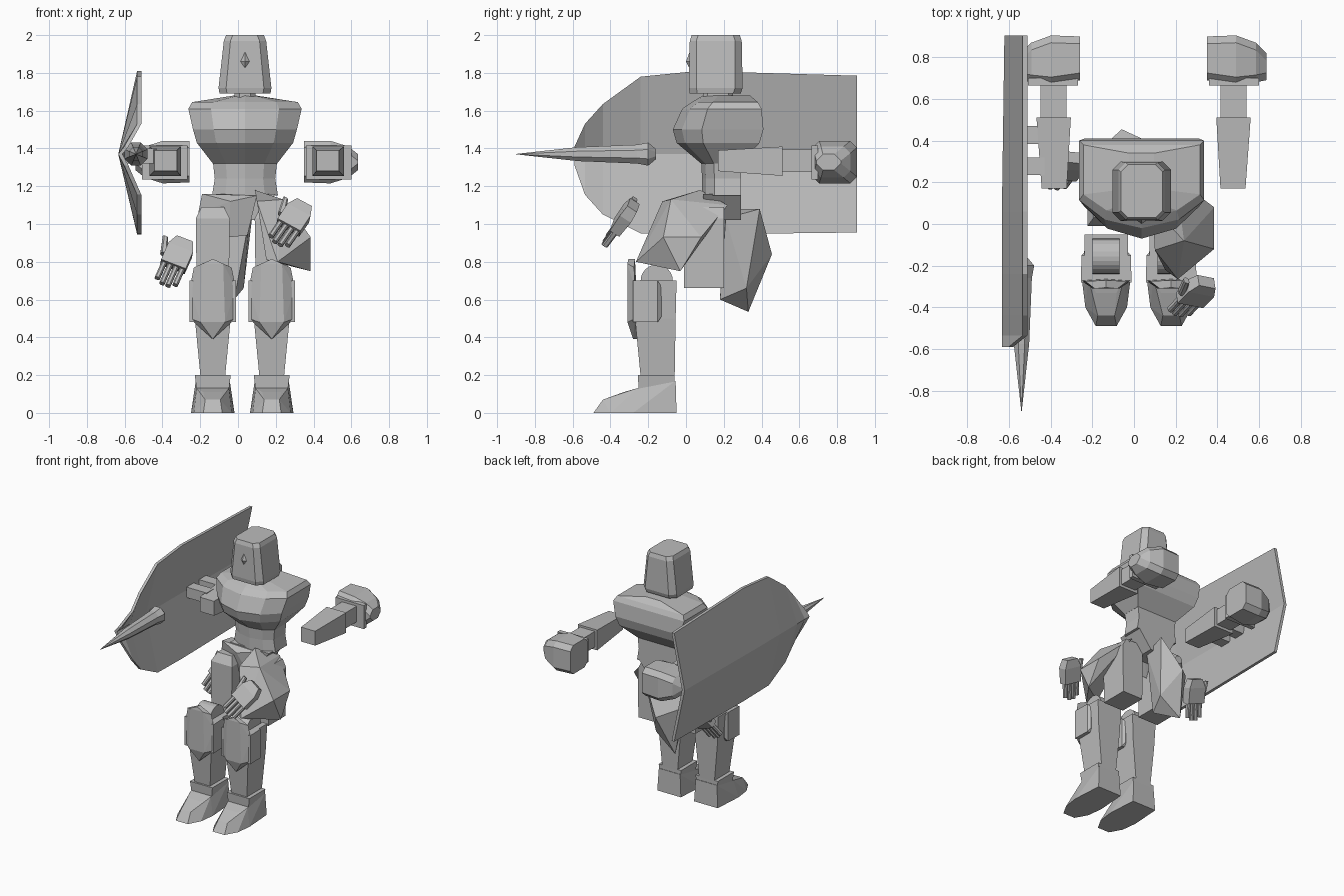
import bpy, bmesh, math
from mathutils import Vector, Matrix

cube = bpy.data.objects.get("Cube")
if cube:
    bpy.data.objects.remove(cube, do_unlink=True)

grey = bpy.data.materials.new("plain grey")
grey.use_nodes = True
grey.diffuse_color = (0.5, 0.5, 0.5, 1)
grey.node_tree.nodes["Principled BSDF"].inputs["Base Color"].default_value = (0.5, 0.5, 0.5, 1)


def finish(name, bm, matrix=None):
    bmesh.ops.recalc_face_normals(bm, faces=bm.faces[:])
    if matrix:
        bm.transform(matrix)
    mesh = bpy.data.meshes.new(name)
    bm.to_mesh(mesh)
    bm.free()
    mesh.materials.append(grey)
    obj = bpy.data.objects.new(name, mesh)
    bpy.context.collection.objects.link(obj)
    return obj


def ring(axis, pos, a0, a1, b0, b1, cut=0.0):
    """Rectangle across an axis, with corners optionally cut off."""
    if cut:
        ca, cb = math.copysign(cut, a1 - a0), cut
        flat = [(a0 + ca, b0), (a1 - ca, b0), (a1, b0 + cb), (a1, b1 - cb),
                (a1 - ca, b1), (a0 + ca, b1), (a0, b1 - cb), (a0, b0 + cb)]
    else:
        flat = [(a0, b0), (a1, b0), (a1, b1), (a0, b1)]
    place = {"x": lambda a, b: (pos, a, b), "y": lambda a, b: (a, pos, b),
             "z": lambda a, b: (a, b, pos)}[axis]
    return [place(a, b) for a, b in flat]


def loft(name, rings, matrix=None):
    bm = bmesh.new()
    rows = [[bm.verts.new(p) for p in r] for r in rings]
    count = len(rows[0])
    for low, high in zip(rows, rows[1:]):
        for i in range(count):
            j = (i + 1) % count
            bm.faces.new((low[i], low[j], high[j], high[i]))
    bm.faces.new(rows[0])
    bm.faces.new(rows[-1])
    return finish(name, bm, matrix)


def hull(name, points):
    bm = bmesh.new()
    for p in points:
        bm.verts.new(p)
    out = bmesh.ops.convex_hull(bm, input=bm.verts[:])
    inside = [v for v in out["geom_interior"] if isinstance(v, bmesh.types.BMVert)]
    bmesh.ops.delete(bm, geom=inside, context="VERTS")
    bmesh.ops.dissolve_limit(bm, angle_limit=0.03, verts=bm.verts[:], edges=bm.edges[:])
    return finish(name, bm)


def box(name, x0, x1, y0, y1, z0, z1, matrix=None):
    return loft(name, [ring("z", z, x0, x1, y0, y1) for z in (z0, z1)], matrix)


# Head, face ridge and neck
MID = 0.037


def head_ring(z, half, front, back, cut):
    return ring("z", z, MID - half, MID + half, front, back, cut)


loft("head", [head_ring(1.69, 0.135, 0.02, 0.29, 0.04), head_ring(1.72, 0.14, 0.015, 0.3, 0.04),
              head_ring(1.97, 0.112, 0.02, 0.295, 0.035), head_ring(2.0, 0.1, 0.03, 0.285, 0.035)])
hull("face_ridge", [(MID - 0.04, 0.03, 1.86), (MID + 0.04, 0.03, 1.86), (MID, 0.03, 1.8),
                    (MID, 0.03, 1.94), (MID, 0.0, 1.86)])
loft("neck", [head_ring(z, 0.055, 0.09, 0.25, 0.025) for z in (1.64, 1.71)])


# Chest with a keeled front, narrowing into the waist
def chest_ring(z, half, front, back):
    depth = back - front
    side, mid = front + depth * 0.32, front + depth * 0.1
    right = [(MID + half, back, z), (MID + half, side, z), (MID + half * 0.6, mid, z)]
    left = [(2 * MID - x, y, z) for x, y, z in reversed(right)]
    return right + [(MID, front, z)] + left


loft("chest", [chest_ring(*r) for r in (
    (1.32, 0.17, 0.08, 0.29), (1.43, 0.255, -0.05, 0.39), (1.5, 0.275, -0.07, 0.41),
    (1.61, 0.3, -0.02, 0.4), (1.645, 0.28, 0.03, 0.38), (1.68, 0.06, 0.09, 0.34))])
loft("waist", [chest_ring(1.15, 0.175, 0.085, 0.29), chest_ring(1.24, 0.16, 0.085, 0.29),
               chest_ring(1.33, 0.17, 0.08, 0.29)])
loft("pelvis", [ring("z", 1.02, -0.05, 0.09, 0.1, 0.29), ring("z", 1.16, -0.13, 0.2, 0.09, 0.29)])
hull("hip_front", [(-0.19, 0.08, 1.16), (0.1, 0.08, 1.15), (-0.04, 0.04, 1.12), (-0.21, 0.1, 1.06),
                   (-0.05, 0.08, 0.93), (0.05, 0.08, 0.94), (0.08, 0.18, 1.14), (-0.18, 0.18, 1.15)])

# Loose hip plates, one swung forward and one swung back
hull("left_hip_plate", [(0.09, 0.075, 1.18), (0.1, -0.125, 1.12), (0.24, -0.08, 1.13),
                        (0.2, 0.22, 1.1), (0.385, 0.08, 0.93), (0.385, -0.12, 0.93),
                        (0.385, -0.03, 0.75), (0.21, -0.265, 0.8), (0.15, -0.22, 0.81)])
hull("right_hip_plate", [(0.08, 0.39, 1.08), (0.06, 0.21, 1.03), (-0.06, 0.455, 0.84),
                         (-0.14, 0.33, 0.535), (-0.02, 0.18, 0.6), (-0.2, 0.32, 0.9),
                         (-0.2, 0.2, 1.08), (0.03, 0.32, 0.66)])

for side, s in (("left", 1), ("right", -1)):
    # Arm: forearm, upper arm and rounded shoulder, floating level
    def ax(x):
        return 0.046 + s * (x - 0.046)

    loft(side + "_forearm", [ring("y", 0.17, ax(0.415), ax(0.535), 1.28, 1.39),
                             ring("y", 0.51, ax(0.395), ax(0.56), 1.255, 1.41)])
    box(side + "_upper_arm", ax(0.415), ax(0.54), 0.48, 0.72, 1.275, 1.395)
    loft(side + "_shoulder", [ring("x", ax(x), *r, 0.035) for x, *r in (
        (0.35, 0.69, 0.9, 1.22, 1.44), (0.49, 0.67, 0.905, 1.215, 1.44),
        (0.585, 0.68, 0.87, 1.245, 1.41), (0.635, 0.69, 0.82, 1.285, 1.37))])
    box(side + "_shoulder_rim", ax(0.36), ax(0.6), 0.665, 0.7, 1.235, 1.415)

    # Leg
    cx = 0.0225 + s * 0.156

    def wide(axis, pos, half, b0, b1):
        return ring(axis, pos, cx - half, cx + half, b0, b1)

    def pair(half, y, z):
        return [(cx - half, y, z), (cx + half, y, z)]

    loft(side + "_thigh", [wide("z", 0.66, 0.085, -0.01, 0.2), wide("z", 1.03, 0.09, -0.01, 0.2),
                           wide("z", 1.09, 0.06, 0.03, 0.2)])
    arc = [math.pi * i / 12 for i in range(13)]
    loft(side + "_knee", [[(x, -0.155 + 0.085 * math.cos(a), 0.7 + 0.085 * math.sin(a)) for a in arc]
                          for x in (cx - 0.065, cx + 0.065)])
    loft(side + "_shin", [wide("z", 0.19, 0.065, -0.24, -0.06), wide("z", 0.5, 0.095, -0.27, -0.055),
                          wide("z", 0.7, 0.105, -0.28, -0.05)])
    hull(side + "_shin_guard", pair(0.055, -0.31, 0.79) + pair(0.065, -0.31, 0.48)
         + pair(0.1, -0.275, 0.77) + pair(0.122, -0.27, 0.66) + pair(0.122, -0.27, 0.5)
         + [(cx, -0.305, 0.815), (cx, -0.25, 0.39), (cx, -0.28, 0.39), (cx, -0.27, 0.815)])
    loft(side + "_shin_wing", [wide("y", -0.28, 0.122, 0.48, 0.7), wide("y", -0.15, 0.118, 0.48, 0.7),
                               wide("y", -0.13, 0.1, 0.51, 0.67)])
    # Foot and ankle cuff
    loft(side + "_cuff", [wide("z", 0.12, 0.085, -0.25, -0.06), wide("z", 0.2, 0.095, -0.255, -0.06)])
    hull(side + "_foot", pair(0.1, -0.05, 0) + pair(0.09, -0.055, 0.17) + pair(0.115, -0.28, 0)
         + pair(0.085, -0.26, 0.13) + pair(0.1, -0.4, 0) + pair(0.05, -0.33, 0.11)
         + pair(0.05, -0.49, 0) + pair(0.04, -0.44, 0.07))


# Loose hands: palm, four fingers and a thumb along a pointing direction
def hand(side, centre, reach, across):
    up = -Vector(reach).normalized()
    wide_dir = Vector(across)
    wide_dir = (wide_dir - up * wide_dir.dot(up)).normalized()
    thick = up.cross(wide_dir)
    m = Matrix.Translation(centre) @ Matrix((wide_dir, thick, up)).transposed().to_4x4()
    loft(side + "_palm", [ring("z", -0.07, -0.07, 0.07, -0.03, 0.03),
                          ring("z", 0.04, -0.07, 0.07, -0.035, 0.035),
                          ring("z", 0.1, -0.045, 0.045, -0.03, 0.03)], m)
    for i in range(4):
        x = -0.051 + 0.034 * i
        tip = -0.19 if i in (1, 2) else -0.17
        loft(f"{side}_finger_{i + 1}", [ring("z", z, x - 0.014, x + 0.014, -0.016, 0.016, 0.007)
                                        for z in (-0.06, tip)], m)
    loft(side + "_thumb", [ring("z", -0.02, -0.09, -0.05, -0.02, 0.02, 0.008),
                           ring("z", 0.08, -0.115, -0.085, -0.016, 0.016, 0.008)], m)


hand("left", (0.3, -0.33, 1.03), (-0.11, -0.12, -0.16), (0.8, -0.2, -0.5))
hand("right", (-0.32, 0.27, 0.83), (-0.08, -0.11, -0.18), (0.85, -0.1, -0.35))

# Shield: creased plate whose front end rounds off
outline = ((0.905, 1.785, 0.955), (0.06, 1.81, 0.945), (-0.24, 1.78, 0.95), (-0.44, 1.635, 1.05),
           (-0.535, 1.53, 1.155), (-0.59, 1.41, 1.31))
rings = []
for y, top, low in outline:
    edge = -0.58 if y < -0.55 else -0.512
    crease = -0.6 if y > 0.5 else -0.612
    inner = [(edge, y, top), (crease, y, 1.37), (edge, y, low)]
    rings.append(inner + [(x - 0.022, y, z) for x, y, z in reversed(inner)])
loft("shield", rings)
for i, y in enumerate((0.235, 0.385)):
    box(f"shield_bracket_{i + 1}", -0.6, -0.43, y, y + 0.085, 1.32, 1.4)

# Spike running forward along the shield
profile = ((-0.16, 0.03), (-0.2, 0.066), (-0.26, 0.054), (-0.575, 0.04), (-0.9, 0.001))
turns = [math.tau * (i + 0.5) / 8 for i in range(8)]
loft("spike", [[(-0.54 + r * math.cos(a), y, 1.37 + r * math.sin(a)) for a in turns]
               for y, r in profile])
